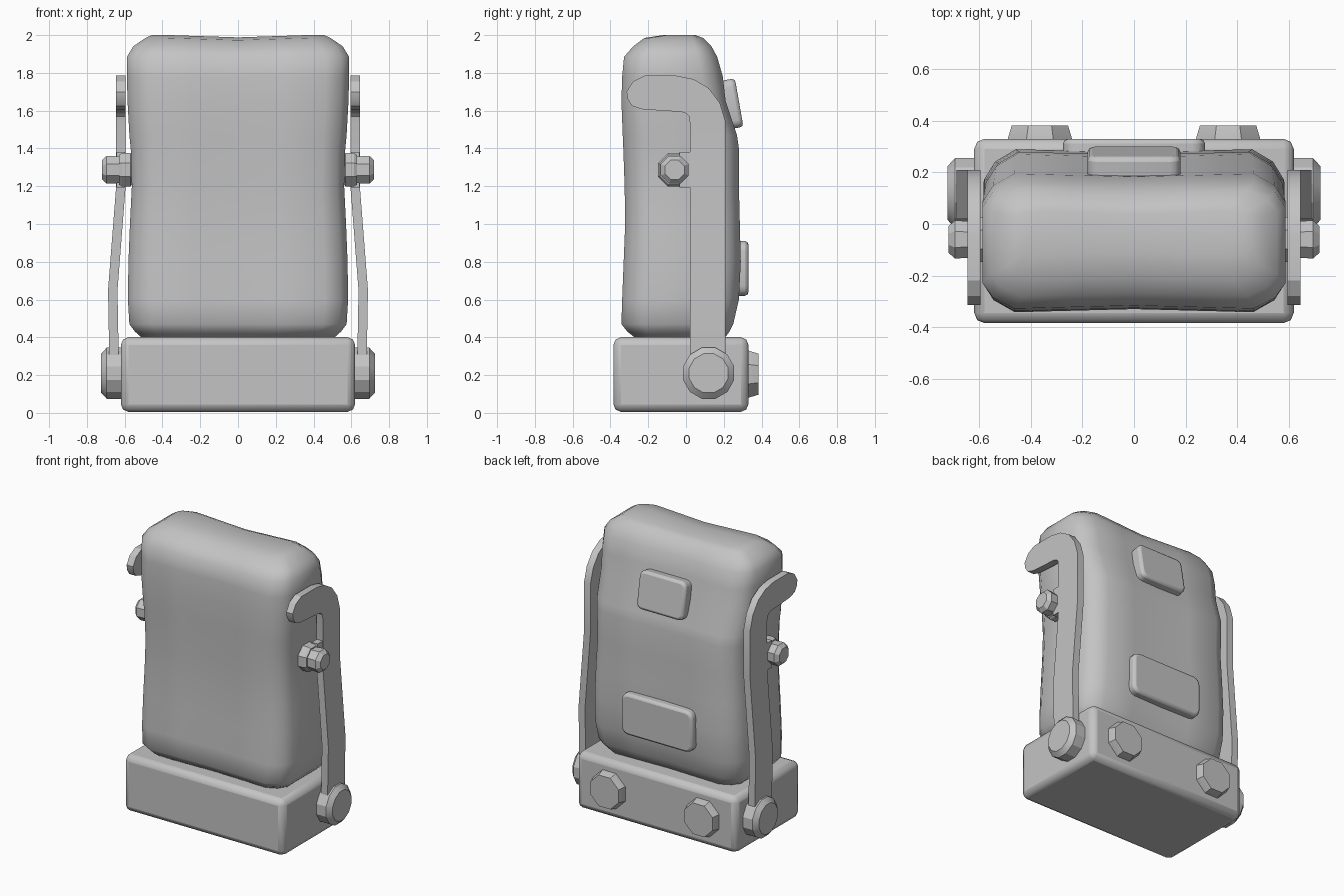
import bpy, bmesh, math
from mathutils import Matrix, Vector

if "Cube" in bpy.data.objects:
    bpy.data.objects.remove(bpy.data.objects["Cube"])

grey = bpy.data.materials.new("plain_grey")
grey.diffuse_color = (0.55, 0.55, 0.55, 1)
grey.use_nodes = True
grey.node_tree.nodes["Principled BSDF"].inputs["Base Color"].default_value = grey.diffuse_color


def finish(name, bm, bevel=0, segs=2, angle=30, matrix=None):
    bmesh.ops.recalc_face_normals(bm, faces=bm.faces)
    if matrix:
        bm.transform(matrix)
    me = bpy.data.meshes.new(name)
    bm.to_mesh(me)
    bm.free()
    ob = bpy.data.objects.new(name, me)
    bpy.context.collection.objects.link(ob)
    me.materials.append(grey)
    if bevel:
        m = ob.modifiers.new("bevel", 'BEVEL')
        m.width, m.segments = bevel, segs
        m.limit_method, m.angle_limit = 'ANGLE', math.radians(40)
    bpy.ops.object.select_all(action='DESELECT')
    ob.select_set(True)
    bpy.context.view_layer.objects.active = ob
    if angle:
        bpy.ops.object.shade_smooth_by_angle(angle=math.radians(angle))
    return ob


def loft(bm, rings):
    """Join closed rings of points and cap both ends."""
    vs = [[bm.verts.new(p) for p in r] for r in rings]
    n = len(vs[0])
    for a, b in zip(vs, vs[1:]):
        for i in range(n):
            bm.faces.new((a[i], a[(i + 1) % n], b[(i + 1) % n], b[i]))
    return vs


def turned(name, profile, sides, matrix):
    """Stepped knob along local +z from (radius, height) pairs."""
    bm = bmesh.new()
    rings = []
    for r, h in profile:
        rings.append([(r * math.cos((i + .5) * math.tau / sides),
                       r * math.sin((i + .5) * math.tau / sides), h)
                      for i in range(sides)])
    vs = loft(bm, rings)
    bm.faces.new(vs[0])
    bm.faces.new(vs[-1])
    return finish(name, bm, matrix=matrix, angle=25)


def plate(name, w, h, t, corner, loc, tilt=0):
    """Rounded panel facing +y."""
    bm = bmesh.new()
    pts = []
    for k, (sx, sz) in enumerate(((1, 1), (-1, 1), (-1, -1), (1, -1))):
        for j in range(4):
            a = math.radians(k * 90 + j * 30)
            pts.append((sx * (w / 2 - corner) + corner * math.cos(a),
                        sz * (h / 2 - corner) + corner * math.sin(a)))
    vs = loft(bm, [[(x, y, z) for x, z in pts] for y in (-t / 2, t / 2)])
    bm.faces.new(vs[0])
    bm.faces.new(vs[1])
    mat = Matrix.Translation(loc) @ Matrix.Rotation(math.radians(tilt), 4, 'X')
    return finish(name, bm, 0.018, 2, 40, mat)


# base block
bm = bmesh.new()
bmesh.ops.create_cube(bm, size=1)
finish("base", bm, 0.04, 2, 40,
       Matrix.Translation((0, -0.027, 0.203)) @ Matrix.Diagonal((1.24, 0.715, 0.395, 1)))

# padded body: (height, half width, front y, back y, corner depth)
sections = [
    (0.39, 0.50, -0.26, 0.20, 0.08), (0.43, 0.545, -0.31, 0.23, 0.10),
    (0.47, 0.575, -0.342, 0.25, 0.11), (0.60, 0.583, -0.338, 0.28, 0.115),
    (0.80, 0.58, -0.33, 0.29, 0.115), (1.00, 0.572, -0.322, 0.285, 0.11),
    (1.20, 0.562, -0.325, 0.28, 0.11), (1.40, 0.568, -0.332, 0.28, 0.11),
    (1.47, 0.575, -0.335, 0.27, 0.11), (1.65, 0.585, -0.342, 0.21, 0.11),
    (1.78, 0.588, -0.338, 0.195, 0.11), (1.885, 0.588, -0.328, 0.165, 0.10),
    (1.94, 0.555, -0.28, 0.135, 0.085), (1.985, 0.49, -0.22, 0.09, 0.06),
    (2.00, 0.455, -0.12, 0.05, 0.02)]
us = (-1, -0.93, -0.79, -0.4, 0, 0.4, 0.79, 0.93, 1)
inset = (1, 0.42, 0, 0, 0, 0, 0, 0.42, 1)
rings = []
for z, hw, yf, yb, r in sections:
    front, back = [], []
    for u, k in zip(us, inset):
        dip = 0.012 * max(0, 1 - abs(u) / 0.79)
        zz = z - (dip if z > 1.9 else 0)
        front.append((u * hw, yf + k * r + dip, zz))
        back.append((u * hw, yb - k * r - dip, zz))
    rings.append(front + back[::-1])
bm = bmesh.new()
vs = loft(bm, rings)
for ring in (vs[0], vs[-1]):
    for i in range(8):
        bm.faces.new((ring[i], ring[i + 1], ring[16 - i], ring[17 - i]))
finish("padded_body", bm, angle=60)

# hooked side arm: outer and inner edge points as (y, z)
outer = [(-0.315, 1.70), (-0.28, 1.755), (-0.22, 1.785), (-0.05, 1.785), (0.04, 1.767),
         (0.12, 1.72), (0.18, 1.64), (0.21, 1.54), (0.21, 1.20), (0.21, 0.65), (0.21, 0.20)]
inner = [(-0.308, 1.66), (-0.285, 1.625), (-0.23, 1.607), (-0.08, 1.597), (-0.03, 1.595),
         (0.0, 1.585), (0.015, 1.57), (0.02, 1.54), (0.02, 1.20), (0.02, 0.65), (0.02, 0.20)]


def arm_x(z):
    if z >= 1.2:
        return 0.595
    if z >= 0.65:
        return 0.595 + 0.043 * (1.2 - z) / 0.55
    return 0.638 - 0.008 * (0.65 - z) / 0.45


for side, s in (("right", 1), ("left", -1)):
    bm = bmesh.new()
    rings = []
    for (yo, zo), (yi, zi) in zip(outer, inner):
        xo, xi = arm_x(zo), arm_x(zi)
        rings.append([(s * xo, yo, zo), (s * (xo + 0.05), yo, zo),
                      (s * (xi + 0.05), yi, zi), (s * xi, yi, zi)])
    vs = loft(bm, rings)
    bm.faces.new(vs[0])
    bm.faces.new(vs[-1])
    finish(side + "_arm", bm, angle=25)

    turn = Matrix.Rotation(s * math.pi / 2, 4, 'Y')
    # pivot at the foot of the arm
    turned(side + "_pivot", [(0.14, 0.60), (0.14, 0.695), (0.107, 0.724)], 12,
           Matrix.Translation((0, 0.12, 0.21)) @ turn)
    # tab joined to the arm, washer and bolt
    at = Matrix.Translation((0, -0.06, 1.287)) @ turn
    turned(side + "_washer", [(0.08, 0.555), (0.095, 0.57), (0.095, 0.615), (0.085, 0.63)], 8, at)
    turned(side + "_bolt", [(0.075, 0.60), (0.08, 0.695), (0.055, 0.72)], 8, at)
    bm = bmesh.new()
    bmesh.ops.create_cube(bm, size=1)
    finish(side + "_arm_tab", bm, angle=0, matrix=Matrix.Translation((s * 0.62, 0, 1.287))
           @ Matrix.Diagonal((0.046, 0.07, 0.19, 1)))
    # round foot on the back of the base
    turned(side + "_rear_button", [(0.135, 0.30), (0.135, 0.33), (0.118, 0.383)], 8,
           Matrix.Translation((s * 0.365, 0, 0.205)) @ Matrix.Rotation(-math.pi / 2, 4, 'X'))

# raised panels on the back
plate("lower_back_panel", 0.55, 0.29, 0.10, 0.05, (0, 0.28, 0.765))
plate("upper_back_panel", 0.36, 0.26, 0.09, 0.04, (0, 0.237, 1.635), 10)
